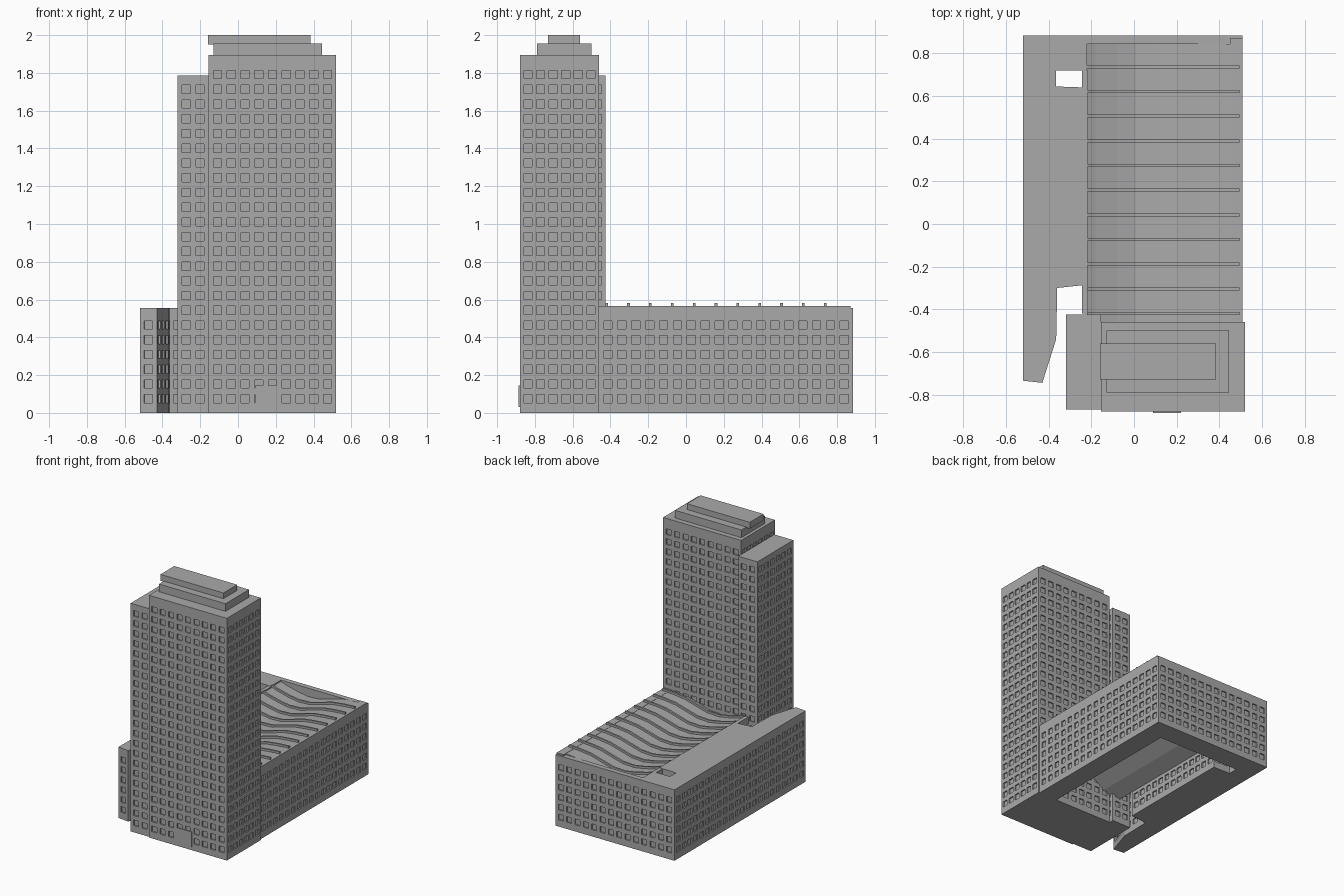
import bpy, bmesh
from mathutils import Vector

cube = bpy.data.objects.get("Cube")
if cube:
    bpy.data.objects.remove(cube, do_unlink=True)

grey = bpy.data.materials.new("concrete_grey")
grey.use_nodes = True
grey.diffuse_color = (0.4, 0.4, 0.4, 1)
grey.node_tree.nodes["Principled BSDF"].inputs["Base Color"].default_value = (0.4, 0.4, 0.4, 1)

FLOOR = 0.078      # storey height
PITCH = 0.072      # window spacing
WIN = 0.044        # window size
DEPTH = 0.01       # window recess


def finish(name, bm):
    bmesh.ops.recalc_face_normals(bm, faces=bm.faces)
    mesh = bpy.data.meshes.new(name)
    bm.to_mesh(mesh)
    bm.free()
    mesh.materials.append(grey)
    obj = bpy.data.objects.new(name, mesh)
    bpy.context.collection.objects.link(obj)
    return obj


def box(name, x0, x1, y0, y1, z0, z1):
    bm = bmesh.new()
    bmesh.ops.create_cube(bm, size=1)
    for v in bm.verts:
        v.co = Vector(((x0 + x1) / 2 + v.co.x * (x1 - x0),
                       (y0 + y1) / 2 + v.co.y * (y1 - y0),
                       (z0 + z1) / 2 + v.co.z * (z1 - z0)))
    return finish(name, bm)


def prism_y(name, outline, y0, y1):
    """Extrude an x-z outline along y."""
    bm = bmesh.new()
    face = bm.faces.new([bm.verts.new((x, y0, z)) for x, z in outline])
    ext = bmesh.ops.extrude_face_region(bm, geom=[face])
    for v in ext["geom"]:
        if isinstance(v, bmesh.types.BMVert):
            v.co.y = y1
    return finish(name, bm)


def stops(length, count, pitch, first):
    """Cell boundaries: wall strip, window, wall strip, window..."""
    out = [0]
    for i in range(count):
        out += [first + i * pitch - WIN / 2, first + i * pitch + WIN / 2]
    return out + [length]


def wall(bm, a, b, height):
    """Wall from a to b with a grid of recessed windows."""
    along = b - a
    length = along.length
    along.normalize()
    inward = Vector((-along.y, along.x, 0))
    cols = max(1, round((length - 0.02) / PITCH))
    rows = int((height - 0.03) / FLOOR)
    pitch = (length - 0.02) / cols
    us = stops(length, cols, pitch, 0.01 + pitch / 2)
    zs = stops(height, rows, FLOOR, 0.075)

    def quad(pts):
        return bm.faces.new([bm.verts.new(p) for p in pts])

    for i in range(len(us) - 1):
        for j in range(len(zs) - 1):
            pts = [a + along * u + Vector((0, 0, z)) for u, z in
                   ((us[i], zs[j]), (us[i + 1], zs[j]),
                    (us[i + 1], zs[j + 1]), (us[i], zs[j + 1]))]
            if i % 2 and j % 2:
                back = [p + inward * DEPTH for p in pts]
                quad(back)
                for k in range(4):
                    n = (k + 1) % 4
                    quad([pts[k], pts[n], back[n], back[k]])
            else:
                quad(pts)


def building(name, plan, height):
    """Windowed block from a counter-clockwise plan."""
    bm = bmesh.new()
    corners = [Vector((x, y, 0)) for x, y in plan]
    for a, b in zip(corners, corners[1:] + corners[:1]):
        wall(bm, a, b, height)
    bmesh.ops.remove_doubles(bm, verts=bm.verts, dist=0.0001)
    rim = [e for e in bm.edges if e.is_boundary]
    bmesh.ops.edgeloop_fill(bm, edges=rim)
    return finish(name, bm)


def rect(x0, x1, y0, y1):
    return [(x0, y0), (x1, y0), (x1, y1), (x0, y1)]


# Tower, its lower side shaft and the stepped crown
building("main_tower", rect(-0.155, 0.52, -0.88, -0.46), 1.895)
building("side_tower", rect(-0.32, -0.155, -0.87, -0.425), 1.785)
box("crown_lower", -0.13, 0.445, -0.79, -0.5, 1.89, 1.955)
box("crown_upper", -0.16, 0.385, -0.73, -0.56, 1.95, 2.0)
box("entrance", 0.09, 0.22, -0.886, -0.879, 0.03, 0.145)

# U-shaped podium around a covered court
podium = building("podium", [
    (-0.52, -0.735), (-0.43, -0.745), (-0.365, -0.54), (-0.36, -0.3),
    (-0.22, -0.285), (-0.22, 0.64), (-0.365, 0.645), (-0.365, 0.72),
    (0.35, 0.72), (0.35, -0.46), (0.51, -0.46), (0.51, 0.885),
    (-0.52, 0.885)], 0.555)

# Recess in the podium top that takes the wavy roof
cutter = box("roof_recess_cutter", -0.22, 0.45, -0.6, 0.845, 0.46, 0.7)
cutter.hide_render = True
cut = podium.modifiers.new("roof_recess", 'BOOLEAN')
cut.operation = 'DIFFERENCE'
cut.solver = 'EXACT'
cut.object = cutter
bpy.context.view_layer.objects.active = podium
bpy.ops.object.modifier_apply(modifier=cut.name)
bpy.data.objects.remove(cutter, do_unlink=True)

# Wavy court roof with a sloping ceiling
wave = [(-0.22, 0.545), (-0.18, 0.53), (-0.08, 0.505), (0.01, 0.49), (0.11, 0.495),
        (0.2, 0.52), (0.3, 0.548), (0.4, 0.56), (0.45, 0.563)]
ceiling = [(0.45, 0.46), (0.25, 0.46), (0.1, 0.38), (-0.1, 0.25), (-0.22, 0.2)]
prism_y("court_roof", wave + ceiling, -0.46, 0.845)
box("roof_edge_right", 0.45, 0.51, -0.46, 0.87, 0.55, 0.565)
box("roof_edge_left", -0.245, -0.215, -0.42, 0.72, 0.5, 0.553)

# Roof fins following the wave
crest = wave + [(0.495, 0.566)]
fin = [(x, z + 0.016) for x, z in crest] + [(x, z - 0.01) for x, z in reversed(crest)]
for i in range(11):
    y = 0.737 - i * 0.1157
    prism_y("roof_fin_%d" % (i + 1), fin, y - 0.007, y + 0.007)
